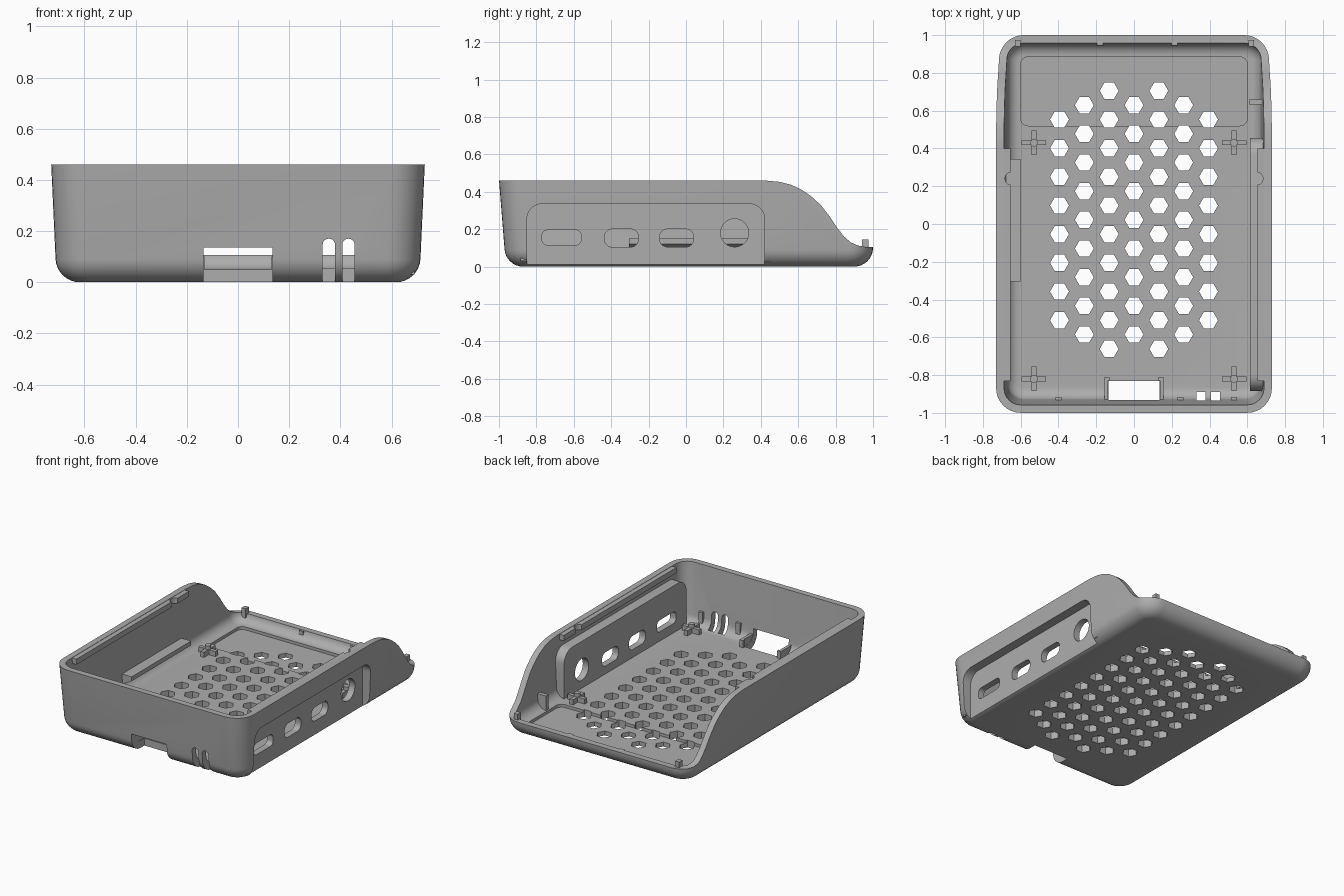
import bpy, bmesh
from math import sin, cos, pi, sqrt, radians

cube = bpy.data.objects.get("Cube")
if cube:
    bpy.data.objects.remove(cube)

grey = bpy.data.materials.new("plain grey")
grey.use_nodes = True
grey.diffuse_color = (0.42, 0.42, 0.42, 1)
grey.node_tree.nodes["Principled BSDF"].inputs["Base Color"].default_value = (0.42, 0.42, 0.42, 1)


def finish(name, bm):
    bmesh.ops.recalc_face_normals(bm, faces=bm.faces)
    mesh = bpy.data.meshes.new(name)
    bm.to_mesh(mesh)
    bm.free()
    mesh.materials.append(grey)
    ob = bpy.data.objects.new(name, mesh)
    bpy.context.collection.objects.link(ob)
    return ob


def rounded(u0, u1, v0, v1, r, n=8):
    """Rounded rectangle outline, counter-clockwise."""
    pts = []
    for k, (u, v) in enumerate([(u1 - r, v1 - r), (u0 + r, v1 - r), (u0 + r, v0 + r), (u1 - r, v0 + r)]):
        for i in range(n + 1):
            a = (k + i / n) * pi / 2
            pts.append((u + r * cos(a), v + r * sin(a)))
    return pts


def circle(u, v, r, n):
    return [(u + r * cos(2 * pi * i / n), v + r * sin(2 * pi * i / n)) for i in range(n)]


def loft(bm, rings):
    loops = [[bm.verts.new(p) for p in ring] for ring in rings]
    for a, b in zip(loops, loops[1:]):
        for i in range(len(a)):
            j = (i + 1) % len(a)
            bm.faces.new((a[i], a[j], b[j], b[i]))
    bm.faces.new(loops[0][::-1])
    bm.faces.new(loops[-1])


def place(axis, u, v, w):
    return {"x": (w, u, v), "y": (u, w, v), "z": (u, v, w)}[axis]


def prisms(name, axis, w0, w1, outlines):
    """Extrude one or more outlines along an axis."""
    bm = bmesh.new()
    for pts in outlines:
        loft(bm, [[place(axis, u, v, w) for u, v in pts] for w in (w0, w1)])
    return finish(name, bm)


def box(name, x0, x1, y0, y1, z0, z1):
    return prisms(name, "z", z0, z1, [[(x0, y0), (x1, y0), (x1, y1), (x0, y1)]])


def tub(name, inset, base, fillet, top):
    """Tapered rounded box with a filleted bottom edge."""
    heights = [base + fillet * (1 - cos(i / 8 * pi / 2)) for i in range(9)] + [top]
    rings = []
    for z in heights:
        h = max(fillet - (z - base), 0)
        d = inset + fillet - sqrt(fillet ** 2 - h ** 2)
        x = 0.713 + 0.046 * (z - 0.09) - d
        flare = 0.08 * (z - 0.09)
        pts = rounded(-x, x, -0.97 - flare + d, 0.999 + flare - d, max(0.13 - d, 0.03))
        rings.append([(u, v, z) for u, v in pts])
    bm = bmesh.new()
    loft(bm, rings)
    return finish(name, bm)


def select(ob):
    bpy.ops.object.select_all(action="DESELECT")
    bpy.context.view_layer.objects.active = ob
    ob.select_set(True)


def combine(target, tool, operation="DIFFERENCE"):
    mod = target.modifiers.new("cut", "BOOLEAN")
    mod.operation, mod.solver, mod.object = operation, "EXACT", tool
    select(target)
    bpy.ops.object.modifier_apply(modifier=mod.name)
    bpy.data.objects.remove(tool)


def smooth(ob):
    select(ob)
    bpy.ops.object.shade_smooth_by_angle(angle=radians(32))


# Hollow shell
shell = tub("case_shell", 0, 0, 0.09, 0.46)
combine(shell, tub("cavity", 0.042, 0.05, 0.06, 0.7))

# Inward bulge on the left wall, then the recess behind it
bulge = prisms("port_wall", "x", 0.615, 0.69, [rounded(-0.885, 0.455, 0.03, 0.375, 0.09)])
# square off the lower corners so the bulge meets the floor
combine(bulge, box("port_foot", 0.615, 0.69, -0.885, 0.455, 0.03, 0.2), "UNION")
bev = bulge.modifiers.new("round", "BEVEL")
bev.width, bev.segments, bev.limit_method, bev.angle_limit = 0.02, 3, "ANGLE", radians(50)
select(bulge)
bpy.ops.object.modifier_apply(modifier=bev.name)
combine(shell, bulge, "UNION")
combine(shell, prisms("recess", "x", 0.66, 0.9, [rounded(-0.85, 0.42, -0.2, 0.335, 0.08)]))

# Sloping back edge of the side walls
curve = [(0.42, 0.46), (0.5, 0.453), (0.56, 0.438), (0.62, 0.41), (0.67, 0.375), (0.72, 0.33),
         (0.77, 0.265), (0.81, 0.205), (0.845, 0.16), (0.88, 0.13), (0.92, 0.112), (0.96, 0.105), (1.1, 0.105)]
combine(shell, prisms("slope", "x", -1, 1, [curve + [(1.1, 0.8), (0.42, 0.8)]]))

# Port openings
d_shape = [(-0.09, 0.2), (-0.09, 0.135), (-0.06, 0.105), (0.06, 0.105), (0.09, 0.135), (0.09, 0.2)]
ports = [rounded(-0.77, -0.56, 0.115, 0.195, 0.03)]
ports += [rounded(c - 0.09, c + 0.09, 0.105, 0.2, 0.04) for c in (-0.345, -0.05)]
ports.append(circle(0.26, 0.18, 0.075, 32))
combine(shell, prisms("ports", "x", 0.55, 0.8, ports))

# Shallow floor pocket
combine(shell, prisms("pocket", "z", 0.03, 0.06, [rounded(-0.6, 0.6, 0.52, 0.885, 0.04)]))

# Honeycomb vents
vents = []
for col in range(-3, 4):
    count = (9, 10, 9, 8)[abs(col)]
    for i in range(count):
        vents.append(circle(col * 0.1315, 0.022 + (i - (count - 1) / 2) * 0.1518, 0.05, 6))
combine(shell, prisms("vents", "z", -0.1, 0.2, vents))

# Card slot and the two light slots at the front
combine(shell, box("card_slot", -0.135, 0.135, -1.2, -0.83, -0.1, 0.135))
combine(shell, prisms("light_slots", "y", -1.2, -0.89,
                      [rounded(c - 0.024, c + 0.024, -0.1, 0.17, 0.023) for c in (0.355, 0.432)]))
smooth(shell)

# Lid rails with a half-round notch under the rim
for side, label in ((1, "left"), (-1, "right")):
    notch = [(0.655 + 0.028 * sin(a * pi / 8), 0.24 - 0.032 * cos(a * pi / 8)) for a in range(9)]
    outline = [(0.7, -0.83), (0.655, -0.83)] + notch + [(0.655, 0.4), (0.7, 0.4)]
    rail = prisms(label + "_lid_rail", "z", 0.42, 0.458, [[(side * u, v) for u, v in outline]])
    smooth(rail)

# Board ledge on the right wall
prisms("board_ledge", "y", -0.305, 0.345, [[(-0.69, 0.07), (-0.6, 0.12), (-0.6, 0.15), (-0.69, 0.15)]])

# Cross-shaped board supports
for x in (-0.53, 0.53):
    for y in (-0.82, 0.43):
        post = box("board_support", x - 0.065, x + 0.065, y - 0.013, y + 0.013, 0.04, 0.085)
        combine(post, box("arm", x - 0.013, x + 0.013, y - 0.065, y + 0.065, 0.04, 0.086), "UNION")
        combine(post, prisms("pin", "z", 0.04, 0.11, [circle(x, y, 0.02, 16)]), "UNION")

# Ribs on the front wall and tabs inside the back lip
for x in (-0.4, 0.245, 0.53):
    box("front_rib", x - 0.016, x + 0.016, -0.95, -0.915, 0.04, 0.15)
for x in (-0.18, 0.215):
    box("back_tab", x - 0.016, x + 0.016, 0.945, 0.97, 0.05, 0.104)

# Pegs on the back lip and a fin beside the pocket
for x in (-0.615, 0.62):
    box("lip_peg", x - 0.015, x + 0.015, 0.94, 0.975, 0.08, 0.145)
box("side_fin", 0.61, 0.685, 0.632, 0.66, 0.04, 0.15)

# Raised flanges around the card slot
for side in (-1, 1):
    box("slot_flange", *sorted((side * 0.137, side * 0.157)), -0.94, -0.81, 0.04, 0.1)
    box("slot_hook", *sorted((side * 0.13, side * 0.157)), -0.828, -0.81, 0.04, 0.1)
